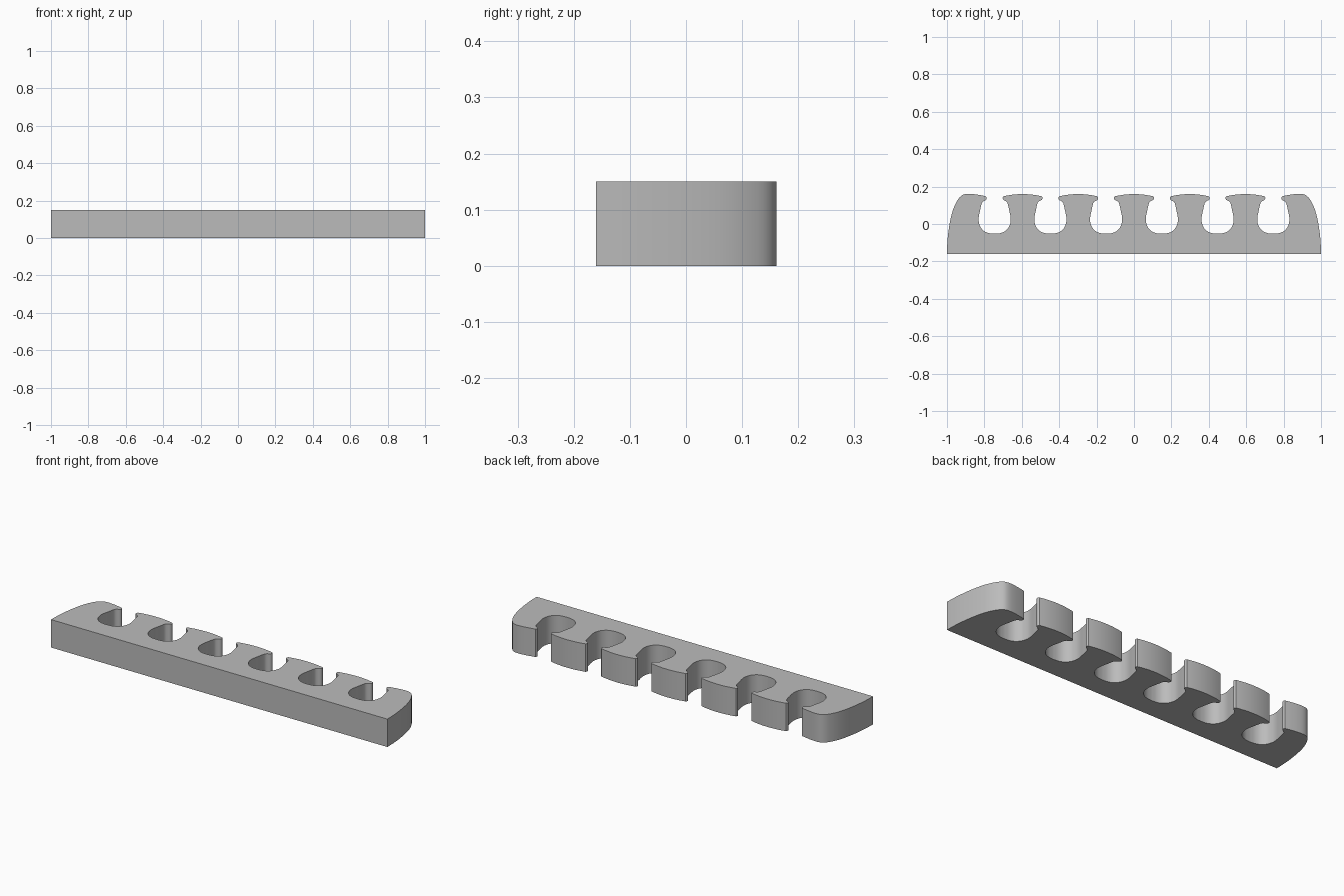
import bpy, bmesh, math
from mathutils import Vector

cube = bpy.data.objects.get("Cube")
if cube:
    bpy.data.objects.remove(cube, do_unlink=True)

HEIGHT = 0.15
PITCH = 0.298


def smooth(points, steps=4):
    """Catmull-Rom curve through the points."""
    p = [Vector(q) for q in points]
    p = [2 * p[0] - p[1]] + p + [2 * p[-1] - p[-2]]
    out = []
    for a, b, c, d in zip(p, p[1:], p[2:], p[3:]):
        for i in range(steps):
            t = i / steps
            out.append(0.5 * (2 * b + (c - a) * t + (2 * a - 5 * b + 4 * c - d) * t * t
                              + (3 * b - a - 3 * c + d) * t ** 3))
    return out + [p[-2]]


def mirrored(points):
    return [Vector((-q.x, q.y)) for q in reversed(points)]


# Right half of one clip slot, from its floor up to the snap lip
slot_half = smooth([(0, -0.052), (0.03, -0.049), (0.056, -0.038), (0.076, -0.016),
                    (0.085, 0.012), (0.085, 0.038), (0.078, 0.072), (0.072, 0.1),
                    (0.067, 0.115), (0.058, 0.123), (0.049, 0.127), (0.044, 0.133),
                    (0.043, 0.142), (0.047, 0.148)])
slot = mirrored(slot_half)[:-1] + slot_half
lip = slot[-1]

# Rounded left end, from the base corner to the first lip
first_slot = -2.5 * PITCH
end = smooth([(-1, -0.16), (-0.997, -0.085), (-0.986, 0), (-0.968, 0.075),
              (-0.943, 0.128), (-0.92, 0.153), (-0.895, 0.161), (-0.86, 0.16),
              (-0.82, 0.154), (first_slot - lip.x, lip.y)])

# Full outline: end, slots joined by crowned teeth, mirrored end
outline = end[:-1]
for k in range(6):
    x = first_slot + k * PITCH
    outline += [Vector((x + q.x, q.y)) for q in slot]
    if k < 5:
        half = PITCH / 2 - lip.x
        for i in range(1, 12):
            u = i / 6 - 1
            outline.append(Vector((x + PITCH / 2 + u * half,
                                   lip.y + (0.16 - lip.y) * (1 - u * u))))
outline += mirrored(end)[1:]

# Extrude the outline into the holder
bm = bmesh.new()
base = bm.faces.new([bm.verts.new((q.x, q.y, 0)) for q in outline])
top = bmesh.ops.extrude_face_region(bm, geom=[base], use_keep_orig=True)["geom"]
bmesh.ops.translate(bm, vec=(0, 0, HEIGHT),
                    verts=[v for v in top if isinstance(v, bmesh.types.BMVert)])
bmesh.ops.recalc_face_normals(bm, faces=bm.faces)
mesh = bpy.data.meshes.new("clip_holder")
bm.to_mesh(mesh)
bm.free()
holder = bpy.data.objects.new("clip_holder", mesh)
bpy.context.collection.objects.link(holder)

# Plain grey plastic
grey = bpy.data.materials.new("grey_plastic")
grey.use_nodes = True
colour = (0.5, 0.5, 0.5, 1)
grey.diffuse_color = colour
grey.node_tree.nodes["Principled BSDF"].inputs["Base Color"].default_value = colour
mesh.materials.append(grey)

# Smooth walls, sharp rims
bpy.ops.object.select_all(action="DESELECT")
holder.select_set(True)
bpy.context.view_layer.objects.active = holder
bpy.ops.object.shade_smooth_by_angle(angle=math.radians(35))
